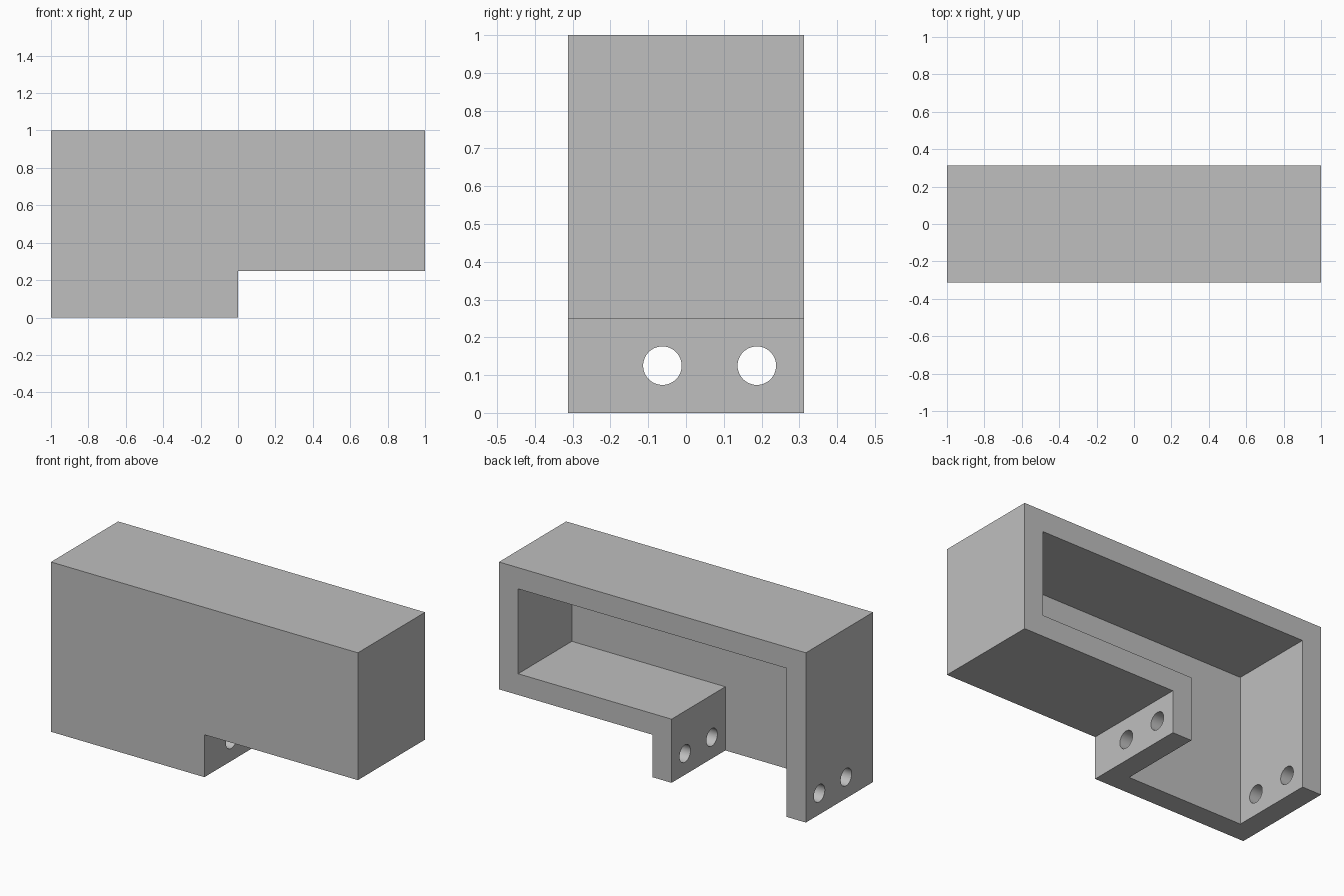
import bpy
import bmesh
from math import radians
from mathutils import Matrix

cube = bpy.data.objects.get("Cube")
if cube:
    bpy.data.objects.remove(cube, do_unlink=True)

W = 0.125           # wall thickness
FRONT, BACK = -0.3125, 0.3125

grey = bpy.data.materials.new("plain grey")
grey.use_nodes = True
colour = (0.52, 0.52, 0.52, 1)
grey.diffuse_color = colour
grey.node_tree.nodes["Principled BSDF"].inputs["Base Color"].default_value = colour


def finish(name, bm):
    bmesh.ops.recalc_face_normals(bm, faces=bm.faces)
    mesh = bpy.data.meshes.new(name)
    bm.to_mesh(mesh)
    bm.free()
    mesh.materials.append(grey)
    obj = bpy.data.objects.new(name, mesh)
    bpy.context.collection.objects.link(obj)
    return obj


def extrude_profile(name, points, y0, y1):
    """Solid from an x-z outline, running from y0 to y1."""
    bm = bmesh.new()
    face = bm.faces.new([bm.verts.new((x, y0, z)) for x, z in points])
    new = bmesh.ops.extrude_face_region(bm, geom=[face])["geom"]
    verts = [g for g in new if isinstance(g, bmesh.types.BMVert)]
    bmesh.ops.translate(bm, verts=verts, vec=(0, y1 - y0, 0))
    return finish(name, bm)


def hole_cutter(name, y):
    """Long rod along x, drilling both lower legs."""
    bm = bmesh.new()
    place = Matrix.Translation((-0.5, y, W)) @ Matrix.Rotation(radians(90), 4, "Y")
    bmesh.ops.create_cone(bm, cap_ends=True, segments=48, radius1=0.051,
                          radius2=0.051, depth=1.2, matrix=place)
    return finish(name, bm)


# Stepped outer block
housing = extrude_profile(
    "stepped_housing",
    [(-1, 0), (0, 0), (0, 2 * W), (1, 2 * W), (1, 1), (-1, 1)], FRONT, BACK)

# Cavity open at the back and under the deep end, then the screw holes
cutters = [
    extrude_profile(
        "cavity_cutter",
        [(W - 1, -W), (-W, -W), (-W, 3 * W), (1 - W, 3 * W), (1 - W, 1 - W), (W - 1, 1 - W)],
        FRONT + W, BACK + W),
    hole_cutter("front_hole_cutter", -W / 2),
    hole_cutter("back_hole_cutter", 1.5 * W),
]

bpy.ops.object.select_all(action="DESELECT")
bpy.context.view_layer.objects.active = housing
housing.select_set(True)
for cutter in cutters:
    cut = housing.modifiers.new(cutter.name, "BOOLEAN")
    cut.operation = "DIFFERENCE"
    cut.solver = "EXACT"
    cut.object = cutter
    bpy.ops.object.modifier_apply(modifier=cut.name)
    bpy.data.objects.remove(cutter, do_unlink=True)

# Smooth hole walls, crisp edges elsewhere
bpy.ops.object.shade_smooth_by_angle(angle=radians(30))
